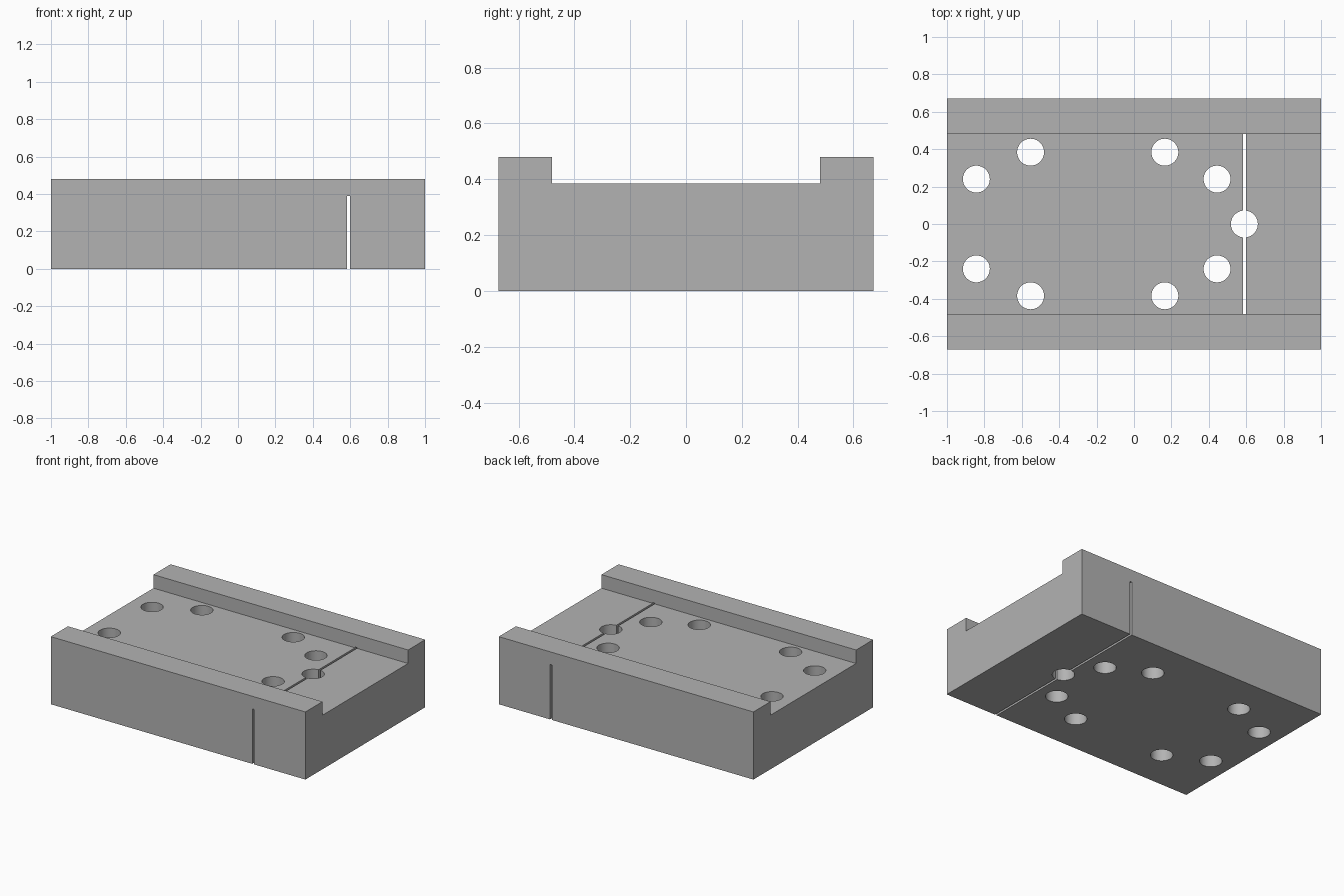
import bpy
import bmesh
from mathutils import Matrix, Vector

cube = bpy.data.objects.get("Cube")
if cube:
    bpy.data.objects.remove(cube, do_unlink=True)

LENGTH, WIDTH, HEIGHT = 2.0, 1.344, 0.48
FLOOR_Z, RAIL_Y = 0.384, 0.48
SLOT_X, SLOT_WIDTH, SLOT_TOP = 0.59, 0.015, 0.39
HOLE_RADIUS = 0.072

grey = bpy.data.materials.new("machined grey")
grey.use_nodes = True
colour = (0.45, 0.45, 0.45, 1)
grey.diffuse_color = colour
grey.node_tree.nodes["Principled BSDF"].inputs["Base Color"].default_value = colour


def make_object(name, bm):
    mesh = bpy.data.meshes.new(name)
    bmesh.ops.recalc_face_normals(bm, faces=bm.faces)
    bm.to_mesh(mesh)
    bm.free()
    mesh.materials.append(grey)
    obj = bpy.data.objects.new(name, mesh)
    bpy.context.collection.objects.link(obj)
    return obj


def cut(target, cutter):
    bpy.context.view_layer.objects.active = target
    mod = target.modifiers.new(cutter.name, "BOOLEAN")
    mod.operation = "DIFFERENCE"
    mod.solver = "EXACT"
    mod.object = cutter
    bpy.ops.object.modifier_apply(modifier=mod.name)
    bpy.data.objects.remove(cutter, do_unlink=True)


# Block with two raised side rails: mirrored profile swept along x
half = [(WIDTH / 2, 0), (WIDTH / 2, HEIGHT), (RAIL_Y, HEIGHT), (RAIL_Y, FLOOR_Z)]
profile = half + [(-y, z) for y, z in reversed(half)]
bm = bmesh.new()
face = bm.faces.new([bm.verts.new((-LENGTH / 2, y, z)) for y, z in profile])
swept = bmesh.ops.extrude_face_region(bm, geom=[face])["geom"]
bmesh.ops.translate(bm, vec=Vector((LENGTH, 0, 0)),
                    verts=[v for v in swept if isinstance(v, bmesh.types.BMVert)])
block = make_object("railed_block", bm)

# Narrow cross slot, open underneath and through the channel floor
bm = bmesh.new()
bmesh.ops.create_cube(bm, size=1, matrix=Matrix.Translation((SLOT_X, 0, SLOT_TOP - 0.5))
                      @ Matrix.Diagonal((SLOT_WIDTH, 2, 1, 1)))
cut(block, make_object("slot_cutter", bm))

# Bolt holes in mirrored pairs, plus one on the slot
centres = [(SLOT_X, 0)]
for x, y in [(-0.843, 0.24), (-0.553, 0.384), (0.165, 0.384), (0.444, 0.24)]:
    centres += [(x, y), (x, -y)]
bm = bmesh.new()
for x, y in centres:
    bmesh.ops.create_cone(bm, cap_ends=True, segments=48, radius1=HOLE_RADIUS,
                          radius2=HOLE_RADIUS, depth=2,
                          matrix=Matrix.Translation((x, y, 0)))
cut(block, make_object("hole_cutters", bm))

# Smooth hole walls with sharp edges elsewhere
block.select_set(True)
bpy.context.view_layer.objects.active = block
bpy.ops.object.shade_smooth_by_angle(angle=0.5)
